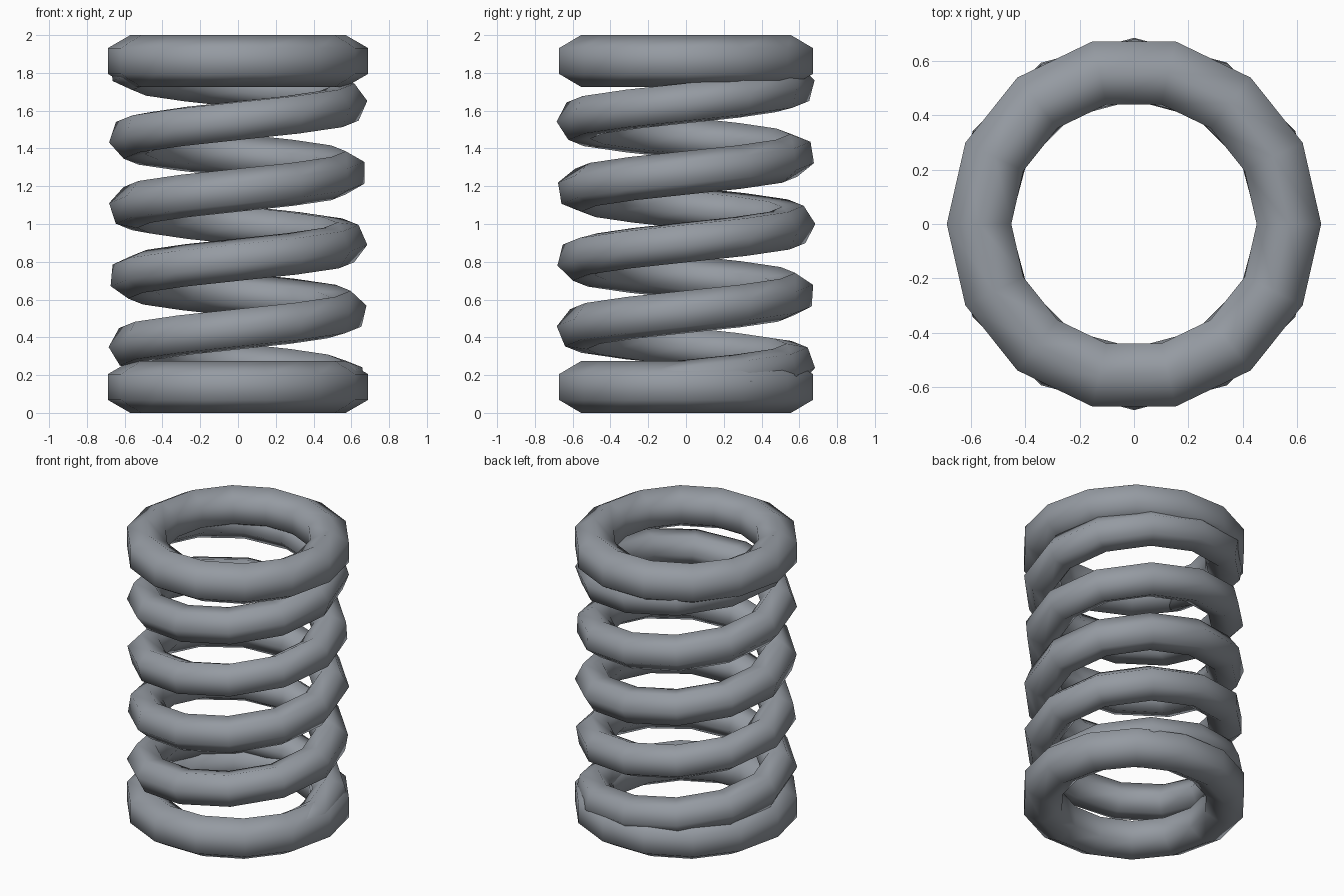
import bpy
import bmesh
from math import sin, cos, pi, radians
from mathutils import Vector

cube = bpy.data.objects.get("Cube")
if cube:
    bpy.data.objects.remove(cube, do_unlink=True)

COIL_RADIUS = 0.57
SIDES = 6

steel = bpy.data.materials.new("grey_steel")
steel.use_nodes = True
colour = (0.30, 0.325, 0.36, 1)
steel.diffuse_color = colour
steel.node_tree.nodes["Principled BSDF"].inputs["Base Color"].default_value = colour


def sweep(name, stations, wire, pitch=0.0, closed=False):
    """Sweep a six-sided wire along (angle, height, twist) stations."""
    bm = bmesh.new()
    rings = []
    for angle, z, twist in stations:
        out = Vector((cos(angle), sin(angle), 0))
        tangent = Vector((-sin(angle), cos(angle), pitch / (2 * pi * COIL_RADIUS))).normalized()
        up = out.cross(tangent)
        centre = out * COIL_RADIUS + Vector((0, 0, z))
        ring = []
        for k in range(SIDES):
            a = twist + 2 * pi * k / SIDES
            ring.append(bm.verts.new(centre + wire * (out * cos(a) + up * sin(a))))
        rings.append(ring)
    pairs = list(zip(rings, rings[1:]))
    if closed:
        pairs.append((rings[-1], rings[0]))
    else:
        bm.faces.new(rings[0])
        bm.faces.new(rings[-1])
    for a, b in pairs:
        for k in range(SIDES):
            n = (k + 1) % SIDES
            bm.faces.new((a[k], b[k], b[n], a[n]))
    bmesh.ops.recalc_face_normals(bm, faces=bm.faces)
    for face in bm.faces:
        face.smooth = True
    mesh = bpy.data.meshes.new(name)
    bm.to_mesh(mesh)
    bm.free()
    mesh.materials.append(steel)
    obj = bpy.data.objects.new(name, mesh)
    bpy.context.collection.objects.link(obj)
    return obj


# Thick end rings
RING_WIRE = 0.137
for name, z in (("bottom_ring", RING_WIRE), ("top_ring", 2 - RING_WIRE)):
    sweep(name, [(2 * pi * i / 14, z, pi / 6) for i in range(14)], RING_WIRE, closed=True)

# Rising coil, whose section slowly twists along its length
PITCH = 0.368
coil = []
for i in range(-13, 44):
    turn = i / 12
    coil.append((2 * pi * turn, 0.535 + PITCH * turn, radians(30 + 36.5 * (turn - 2))))
sweep("spring_coil", coil, 0.115, pitch=PITCH)
